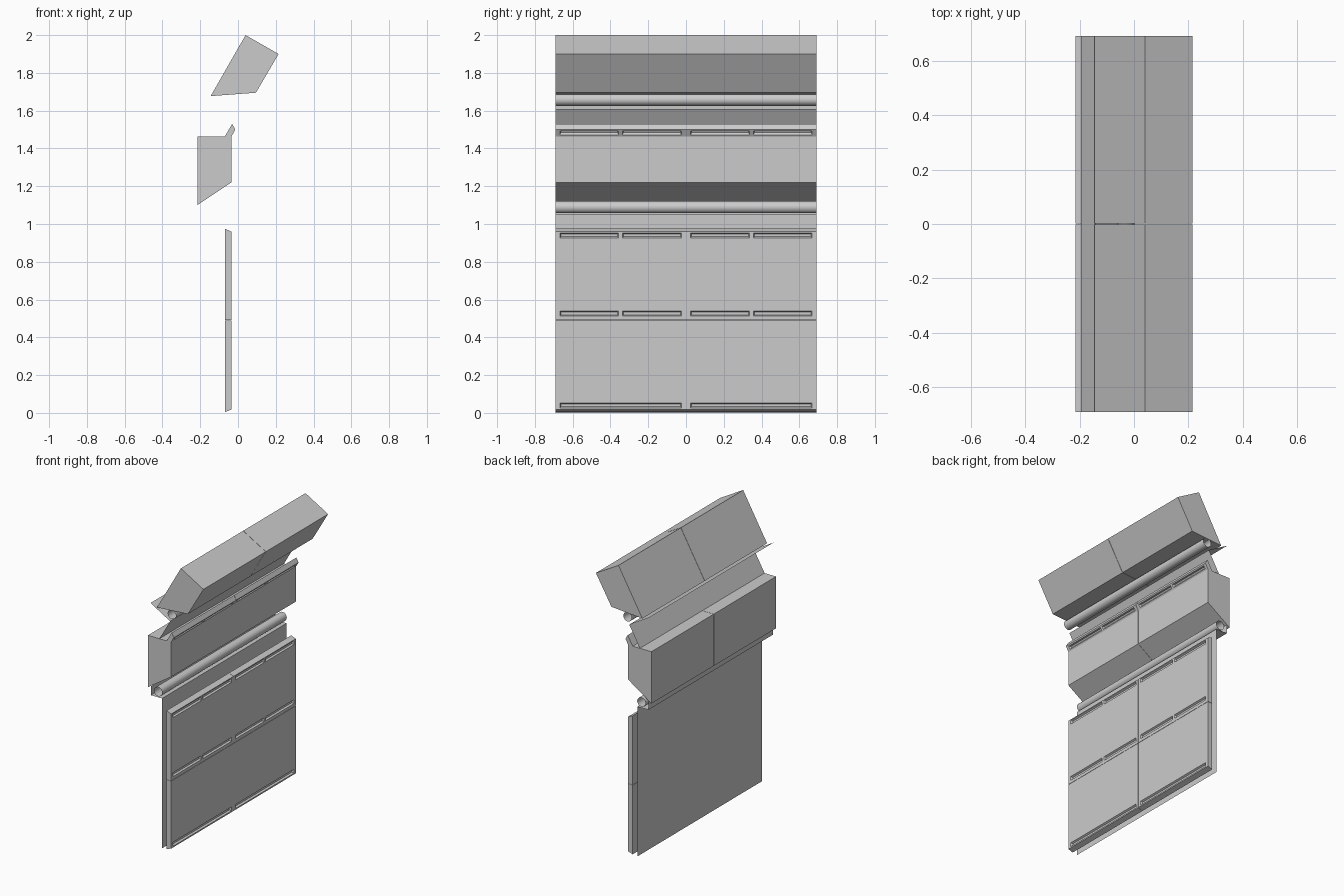
import bpy, bmesh, math
from mathutils import Vector

if "Cube" in bpy.data.objects:
    bpy.data.objects.remove(bpy.data.objects["Cube"])

HALF = 0.69  # half of the overall width along y


def new_object(name, bm):
    mesh = bpy.data.meshes.new(name)
    bm.to_mesh(mesh)
    bm.free()
    obj = bpy.data.objects.new(name, mesh)
    bpy.context.collection.objects.link(obj)
    return obj


def extrude_profile(name, points, y0, y1, closed=True):
    """Extrude an (x, z) profile along y: a capped solid or an open sheet."""
    bm = bmesh.new()
    a = [bm.verts.new((x, y0, z)) for x, z in points]
    b = [bm.verts.new((x, y1, z)) for x, z in points]
    n = len(points)
    for i in range(n if closed else n - 1):
        j = (i + 1) % n
        bm.faces.new((a[i], a[j], b[j], b[i]))
    if closed:
        bm.faces.new(a[::-1])
        bm.faces.new(b)
    bmesh.ops.recalc_face_normals(bm, faces=bm.faces)
    return new_object(name, bm)


def slot_cutter(slots):
    """Tapered cutters; each slot is (x, z, tilt, y0, y1, height)."""
    bm = bmesh.new()
    for x, z, tilt, y0, y1, h in slots:
        c, s = math.cos(tilt), math.sin(tilt)
        normal, up = Vector((c, 0, -s)), Vector((s, 0, c))
        rings = []
        for depth, inset in ((0.012, -0.006), (-0.012, 0.006)):
            base = Vector((x, 0, z)) + normal * depth
            h2 = h / 2 - inset
            ring = []
            for y, v in ((y0 + inset, -h2), (y1 - inset, -h2),
                         (y1 - inset, h2), (y0 + inset, h2)):
                p = base + up * v
                ring.append(bm.verts.new((p.x, y, p.z)))
            rings.append(ring)
        a, b = rings
        for i in range(4):
            j = (i + 1) % 4
            bm.faces.new((a[i], a[j], b[j], b[i]))
        bm.faces.new(a[::-1])
        bm.faces.new(b)
    bmesh.ops.recalc_face_normals(bm, faces=bm.faces)
    return new_object("slot_cutter", bm)


def module(name, points, slots=()):
    """One half-width module, with slots cut, mirrored to the other half."""
    obj = extrude_profile(name, points, 0.001, HALF)
    bpy.context.view_layer.objects.active = obj
    if slots:
        cutter = slot_cutter(slots)
        cutter.hide_render = True
        mod = obj.modifiers.new("slots", 'BOOLEAN')
        mod.operation, mod.solver, mod.object = 'DIFFERENCE', 'EXACT', cutter
        bpy.ops.object.modifier_apply(modifier=mod.name)
        bpy.data.objects.remove(cutter)
    mirror = obj.modifiers.new("mirror", 'MIRROR')
    mirror.use_axis = (False, True, False)
    mirror.use_mirror_merge = False
    bpy.ops.object.modifier_apply(modifier=mirror.name)
    return obj


def tube(name, x, z, radius):
    """Open-ended lamp tube along y."""
    bpy.ops.mesh.primitive_cylinder_add(
        vertices=20, radius=radius, depth=2 * HALF, end_fill_type='NOTHING',
        location=(x, 0, z), rotation=(math.pi / 2, 0, 0))
    bpy.context.object.name = name
    bpy.ops.object.shade_smooth_by_angle(angle=math.radians(40))


def slot_pair(x, z, tilt=0.0, height=0.027):
    return [(x, z, tilt, y0, y1, height)
            for y0, y1 in ((0.024, 0.337), (0.357, 0.668))]


# Lower wall panels with slots
FRONT = -0.035
module("upper_wall_panel",
       [(-0.07, 0.492), (FRONT, 0.492), (FRONT, 0.96), (-0.07, 0.975)],
       slot_pair(FRONT, 0.94) + slot_pair(FRONT, 0.527))
module("lower_wall_panel",
       [(-0.07, 0.005), (FRONT, 0.017), (FRONT, 0.49), (-0.07, 0.49)],
       [(FRONT, 0.04, 0.0, 0.024, 0.668, 0.027)])

# Middle cabinet with a slotted, tilted lip on its top edge
module("middle_cabinet",
       [(-0.215, 1.10), (FRONT, 1.22), (FRONT, 1.463), (-0.014, 1.50),
        (-0.031, 1.53), (-0.07, 1.463), (-0.215, 1.463)],
       slot_pair(-0.0245, 1.4825, math.radians(30), 0.022))

# Tilted top cabinet
module("top_cabinet",
       [(-0.145, 1.677), (0.095, 1.695), (0.215, 1.90), (0.04, 2.0)])

# Thin sheets: back wall with gutter, and the tilted upper one
extrude_profile("back_sheet",
                [(-0.192, 1.112), (-0.192, 1.05), (-0.106, 1.05), (-0.106, 0.0)],
                -HALF, HALF, closed=False)
extrude_profile("upper_sheet",
                [(-0.195, 1.695), (-0.043, 1.607), (-0.126, 1.463)],
                -HALF, HALF, closed=False)

# Light tubes sitting in the gutters
tube("lower_tube", -0.137, 1.089, 0.032)
tube("upper_tube", -0.03, 1.658, 0.032)
